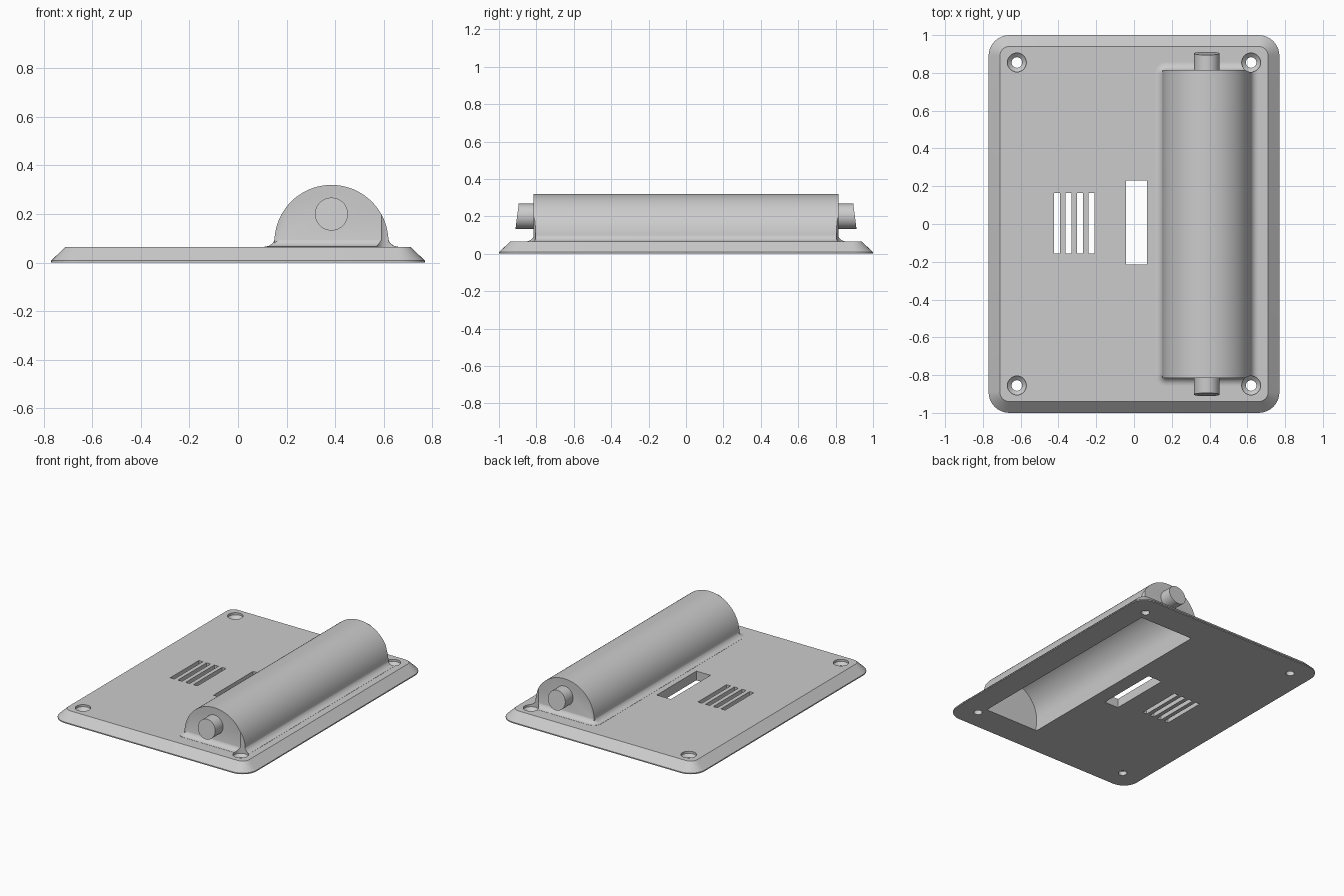
import bpy, bmesh, math
from mathutils import Matrix

if "Cube" in bpy.data.objects:
    bpy.data.objects.remove(bpy.data.objects["Cube"], do_unlink=True)

GREY = (0.6, 0.6, 0.6, 1)
grey = bpy.data.materials.new("plain grey")
grey.use_nodes = True
grey.diffuse_color = GREY
grey.node_tree.nodes["Principled BSDF"].inputs["Base Color"].default_value = GREY

TOP = 0.065          # height of the plate
HUMP_X, HUMP_Z = 0.385, 0.085
HUMP_R, HUMP_Y = 0.235, 0.815


def finish(bm, name, cutter=False):
    bmesh.ops.recalc_face_normals(bm, faces=bm.faces)
    mesh = bpy.data.meshes.new(name)
    bm.to_mesh(mesh)
    bm.free()
    mesh.materials.append(grey)
    obj = bpy.data.objects.new(name, mesh)
    bpy.context.collection.objects.link(obj)
    obj.hide_render = cutter
    return obj


def loft(rings):
    """Skin closed rings of points and cap both ends."""
    bm = bmesh.new()
    loops = [[bm.verts.new(p) for p in ring] for ring in rings]
    n = len(loops[0])
    for a, b in zip(loops, loops[1:]):
        for i in range(n):
            j = (i + 1) % n
            bm.faces.new((a[i], a[j], b[j], b[i]))
    bm.faces.new(loops[0])
    bm.faces.new(loops[-1])
    return bm


def rounded_rect(cx, hx, hy, r, z, steps=8):
    pts = []
    for k, (sx, sy) in enumerate(((1, 1), (-1, 1), (-1, -1), (1, -1))):
        for i in range(steps + 1):
            a = math.pi / 2 * (k + i / steps)
            pts.append((cx + sx * (hx - r) + r * math.cos(a),
                        sy * (hy - r) + r * math.sin(a), z))
    return pts


def circle(x, y, r, z, n=32):
    return [(x + r * math.cos(math.tau * i / n),
             y + r * math.sin(math.tau * i / n), z) for i in range(n)]


def arch(radius, half_length, bottom, edge_round):
    """Half-round bar lying along y, with rounded end edges."""
    side = [(HUMP_X + radius, bottom)]
    side += [(HUMP_X + radius * math.cos(math.pi * i / 40),
              HUMP_Z + radius * math.sin(math.pi * i / 40)) for i in range(41)]
    side += [(HUMP_X - radius, bottom)]
    bm = loft([[(x, y, z) for x, z in side] for y in (-half_length, half_length)])
    rim = [e for e in bm.edges
           if abs(e.verts[0].co.y - e.verts[1].co.y) < 1e-5
           and max(v.co.z for v in e.verts) > bottom + 1e-4]
    bmesh.ops.bevel(bm, geom=rim, offset=edge_round, segments=5,
                    profile=0.5, affect='EDGES')
    return bm


def box(x0, x1, y0, y1):
    bm = bmesh.new()
    bmesh.ops.create_cube(bm, size=1, matrix=Matrix.Translation(
        ((x0 + x1) / 2, (y0 + y1) / 2, 0)) @ Matrix.Diagonal((x1 - x0, y1 - y0, 0.4, 1)))
    return bm


def combine(target, tool, operation):
    mod = target.modifiers.new(tool.name, 'BOOLEAN')
    mod.operation = operation
    mod.solver = 'EXACT'
    mod.object = tool
    bpy.context.view_layer.objects.active = target
    bpy.ops.object.modifier_apply(modifier=mod.name)
    bpy.data.objects.remove(tool, do_unlink=True)


def smooth(obj):
    bpy.ops.object.select_all(action='DESELECT')
    obj.select_set(True)
    bpy.context.view_layer.objects.active = obj
    bpy.ops.object.shade_smooth_by_angle(angle=math.radians(30))


# Base plate with chamfered rim
plate = finish(loft([rounded_rect(0, 0.77, 1, 0.11, 0),
                     rounded_rect(0, 0.77, 1, 0.11, 0.008),
                     rounded_rect(0, 0.71, 0.94, 0.05, TOP)]), "cover_plate")

# Flared foot that blends the hump into the plate
R = 0.04
rings = [rounded_rect(HUMP_X, HUMP_R + R, HUMP_Y + R, R + 0.02, 0.04)]
for i in range(9):
    a = math.pi / 2 * i / 8
    out = R * (1 - math.sin(a)) - 0.003 * i / 8
    rings.append(rounded_rect(HUMP_X, HUMP_R + out, HUMP_Y + out, out + 0.02,
                              TOP + 0.001 + R * (1 - math.cos(a))))
combine(plate, finish(loft(rings), "foot"), 'UNION')

# Half-round hump and its hollow underside
combine(plate, finish(arch(HUMP_R, HUMP_Y, 0.02, 0.025), "hump"), 'UNION')
combine(plate, finish(arch(0.213, 0.79, -0.1, 0.01), "hollow", True), 'DIFFERENCE')

# Countersunk screw holes in the corners
for sx in (-1, 1):
    for sy in (-1, 1):
        x, y = sx * 0.62, sy * 0.855
        hole = loft([circle(x, y, r, z) for r, z in
                     ((0.028, -0.1), (0.028, 0.03), (0.05, 0.05), (0.05, 0.4))])
        combine(plate, finish(hole, "screw_hole", True), 'DIFFERENCE')

# Window and vent slots
combine(plate, finish(box(-0.042, 0.069, -0.215, 0.23), "window", True), 'DIFFERENCE')
for i in range(4):
    x = -0.407 + 0.0607 * i
    combine(plate, finish(box(x - 0.016, x + 0.016, -0.157, 0.165), "slot", True),
            'DIFFERENCE')
smooth(plate)

# Round studs with slanted ends
for name, s in (("front_stud", -1), ("back_stud", 1)):
    ring = circle(HUMP_X, 0.2, 0.068, 0)
    tip = [(x, s * (0.903 - 0.13 * (z - 0.2)), z) for x, z, _ in ring]
    root = [(x, s * 0.8, z) for x, z, _ in ring]
    smooth(finish(loft([root, tip]), name))
